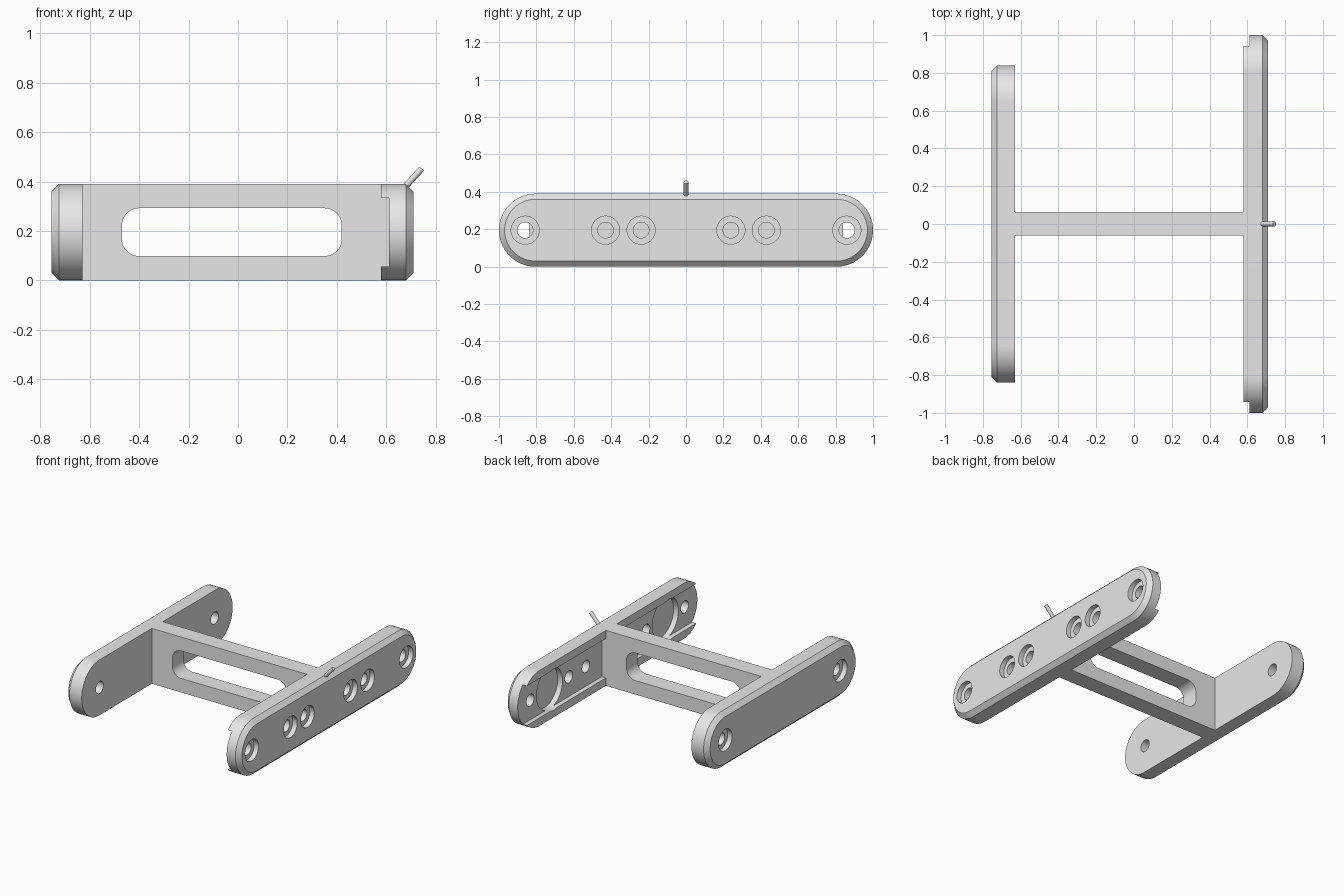
import bpy, bmesh
from math import pi, cos, sin, radians
from mathutils import Vector

cube = bpy.data.objects.get("Cube")
if cube:
    bpy.data.objects.remove(cube, do_unlink=True)

grey = bpy.data.materials.new("plain grey")
grey.use_nodes = True
grey.diffuse_color = (0.8, 0.8, 0.8, 1)
grey.node_tree.nodes["Principled BSDF"].inputs["Base Color"].default_value = (0.8, 0.8, 0.8, 1)

HEIGHT = 0.39
MID = HEIGHT / 2
CHAMFER = 0.03


def loft(name, loops):
    """Solid skinned through equal-length loops of points."""
    bm = bmesh.new()
    rings = [[bm.verts.new(p) for p in loop] for loop in loops]
    for a, b in zip(rings, rings[1:]):
        for i in range(len(a)):
            j = (i + 1) % len(a)
            bm.faces.new((a[i], a[j], b[j], b[i]))
    bm.faces.new(rings[0])
    bm.faces.new(rings[-1])
    bmesh.ops.recalc_face_normals(bm, faces=bm.faces)
    mesh = bpy.data.meshes.new(name)
    bm.to_mesh(mesh)
    bm.free()
    mesh.materials.append(grey)
    obj = bpy.data.objects.new(name, mesh)
    bpy.context.collection.objects.link(obj)
    return obj


def rounded(half_u, half_v, r, n=24):
    """Rounded rectangle outline centred on the origin."""
    pts = []
    for k, (su, sv) in enumerate(((1, 1), (-1, 1), (-1, -1), (1, -1))):
        for i in range(n + 1):
            a = (k + i / n) * pi / 2
            p = (su * (half_u - r) + r * cos(a), sv * (half_v - r) + r * sin(a))
            if not pts or (Vector(p) - Vector(pts[-1])).length > 1e-5:
                pts.append(p)
    if (Vector(pts[0]) - Vector(pts[-1])).length < 1e-5:
        pts.pop()
    return pts


def box(name, lo, hi):
    (x0, y0, z0), (x1, y1, z1) = lo, hi
    return loft(name, [[(x, y0, z0), (x, y1, z0), (x, y1, z1), (x, y0, z1)] for x in (x0, x1)])


def disc(x0, x1, y, r, n=40):
    """Cylinder cutter along x at mid height."""
    return loft("cutter", [[(x, y + r * cos(2 * pi * i / n), MID + r * sin(2 * pi * i / n))
                            for i in range(n)] for x in (x0, x1)])


def select(obj):
    bpy.ops.object.select_all(action='DESELECT')
    obj.select_set(True)
    bpy.context.view_layer.objects.active = obj


def cut(obj, cutter):
    cutter.hide_render = True
    select(obj)
    mod = obj.modifiers.new("cut", 'BOOLEAN')
    mod.operation = 'DIFFERENCE'
    mod.solver = 'EXACT'
    mod.object = cutter
    bpy.ops.object.modifier_apply(modifier=mod.name)
    bpy.data.objects.remove(cutter, do_unlink=True)


def smooth(obj):
    select(obj)
    bpy.ops.object.shade_smooth_by_angle(angle=radians(30))


def plate(name, inner, outer, half_length):
    """Round-ended plate with a chamfer round its outer face."""
    way = 1 if outer > inner else -1
    sections = ((inner, 0), (outer - way * CHAMFER, 0), (outer, CHAMFER))
    return loft(name, [[(x, u, MID + v) for u, v in
                        rounded(half_length - c, MID - c, MID - c)] for x, c in sections])


def screw_hole(obj, inner, outer, y):
    """Through hole with a counterbore on the outer face."""
    way = 1 if outer > inner else -1
    cut(obj, disc(inner - way * 0.05, outer + way * 0.05, y, 0.042))
    cut(obj, disc(outer - way * 0.035, outer + way * 0.05, y, 0.075))


# Short plate with two screw holes
short_plate = plate("short_plate", -0.63, -0.755, 0.84)
for side in (-1, 1):
    screw_hole(short_plate, -0.63, -0.755, side * 0.64)
smooth(short_plate)

# Long plate with a channel, round pockets and six screw holes
long_plate = plate("long_plate", 0.58, 0.71, 1.0)
cut(long_plate, box("cutter", (0.5, -1.2, 0.056), (0.612, 1.2, 0.334)))
for side in (-1, 1):
    cut(long_plate, disc(0.55, 0.65, side * 0.645, 0.145))
    for y in (0.24, 0.43, 0.86):
        screw_hole(long_plate, 0.58, 0.71, side * y)
smooth(long_plate)

# Web joining the plates, with a rounded window
web = box("web", (-0.63, -0.06, 0), (0.612, 0.063, HEIGHT))
window = [[(u - 0.025, y, MID + v) for u, v in rounded(0.445, 0.097, 0.07, 10)]
          for y in (-0.2, 0.2)]
cut(web, loft("cutter", window))
smooth(web)

# Slanted pin on the top edge of the long plate
foot, tip = Vector((0.66, 0, 0.36)), Vector((0.744, 0, 0.452))
axis = (tip - foot).normalized()
across = Vector((0, 1, 0))
normal = axis.cross(across)
pin = loft("pin", [[end + 0.0125 * (across * cos(a) + normal * sin(a))
                    for a in (2 * pi * i / 20 for i in range(20))] for end in (foot, tip)])
smooth(pin)
